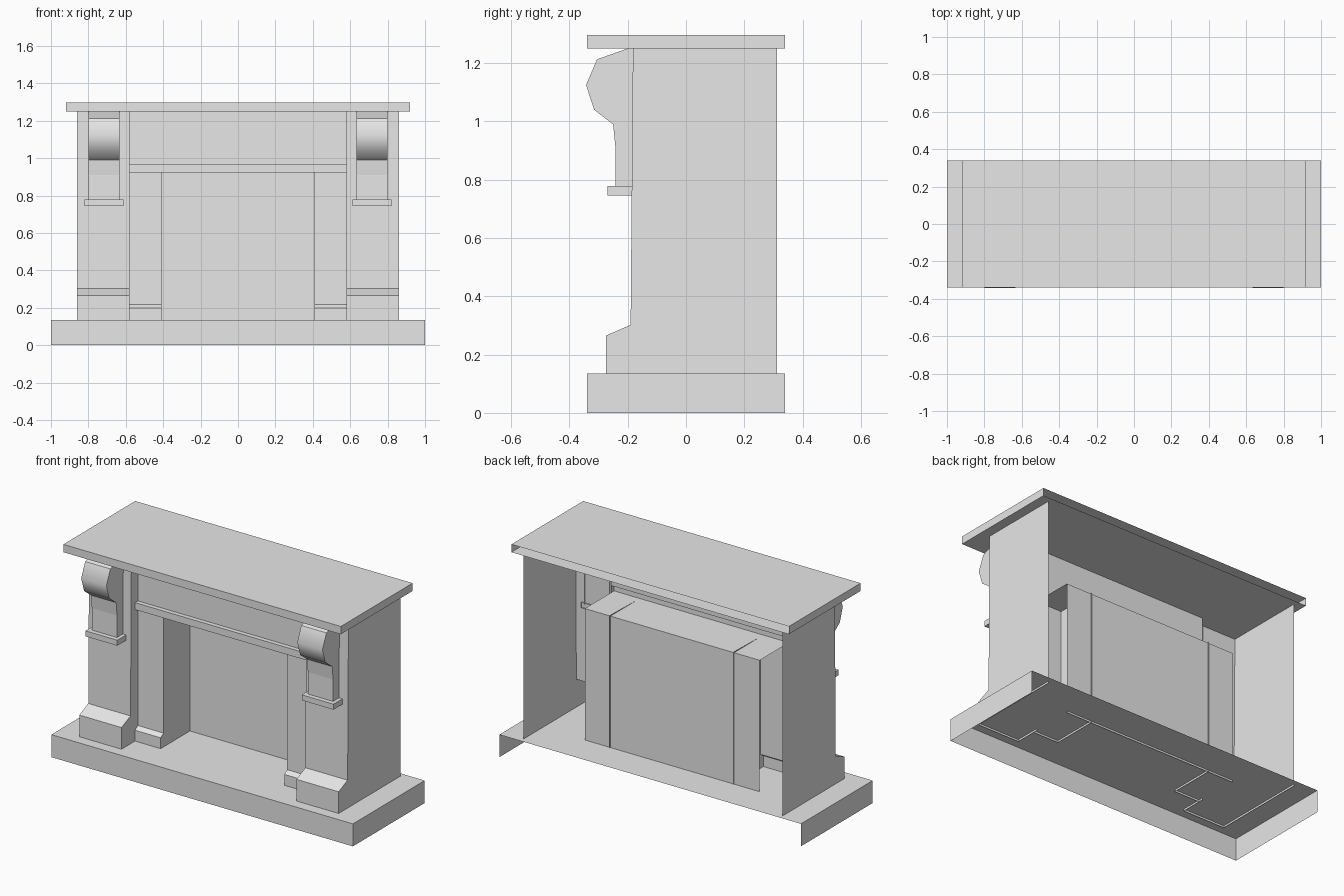
import bpy

# Remove the default cube
cube = bpy.data.objects.get("Cube")
if cube:
    bpy.data.objects.remove(cube, do_unlink=True)

# One plain grey for everything
stone = bpy.data.materials.new("grey_stone")
stone.use_nodes = True
grey = (0.8, 0.8, 0.8, 1)
stone.diffuse_color = grey
stone.node_tree.nodes["Principled BSDF"].inputs["Base Color"].default_value = grey


def strip(name, profile, x0, x1, low=None, high=None, mirror=False, smooth=()):
    """Sweep an open (y, z) profile from x0 to x1.
    low / high: extra points closing the end at x0 / x1 (None leaves it open)."""
    n = len(profile)
    verts = [(x, y, z) for x in (x0, x1) for y, z in profile]
    faces = [(i, n + i, n + i + 1, i + 1) for i in range(n - 1)]
    for x, first, tail, flip in ((x0, 0, low, False), (x1, n, high, True)):
        if tail is None:
            continue
        ring = list(range(first, first + n))
        for y, z in tail:
            ring.append(len(verts))
            verts.append((x, y, z))
        faces.append(ring[::-1] if flip else ring)
    mesh = bpy.data.meshes.new(name)
    mesh.from_pydata(verts, [], faces)
    mesh.materials.append(stone)
    for i in smooth:
        mesh.polygons[i].use_smooth = True
    obj = bpy.data.objects.new(name, mesh)
    bpy.context.collection.objects.link(obj)
    if mirror:
        obj.modifiers.new("other_side", 'MIRROR').use_axis[0] = True
    return obj


BACK, FLOOR, TOP = 0.34, 0.135, 1.25   # main levels
SUNK = FLOOR - 0.012                   # walls dip slightly into the hearth
FACE = -0.12                           # plane of frieze and jambs
LEDGE = -0.147                         # small mouldings in front of it
FIRE_TOP = 0.923

# Hearth slab, open below and behind
strip("hearth", [(-BACK, 0), (-BACK, FLOOR), (BACK, FLOOR)], -1, 1,
      low=[(BACK, 0)], high=[(BACK, 0)])

# Mantel shelf, open behind
strip("mantel_shelf", [(BACK, TOP), (-BACK, TOP), (-BACK, 1.297), (BACK, 1.297)],
      -0.92, 0.92, low=[], high=[])

# Outer pillars with chamfered plinth and deep outer side wall
strip("pillar", [(-0.275, SUNK), (-0.275, 0.265), (-0.19, 0.302), (-0.182, TOP)],
      0.58, 0.86, low=[(FACE, TOP), (FACE, SUNK)],
      high=[(0.312, TOP), (0.312, SUNK)], mirror=True)

# Inner jambs, with the side wall of the opening
strip("jamb", [(LEDGE, SUNK), (LEDGE, 0.2), (FACE, 0.218), (FACE, FIRE_TOP)],
      0.41, 0.58, low=[(0.137, FIRE_TOP + 0.006), (0.137, SUNK)], mirror=True)

# Back and ceiling of the firebox
strip("firebox", [(0.13, SUNK), (0.13, FIRE_TOP), (FACE, FIRE_TOP)], -0.58, 0.58)

# Frieze with its lower moulding
strip("frieze", [(FACE, FIRE_TOP), (LEDGE, FIRE_TOP), (LEDGE, 0.965),
                 (FACE, 0.965), (FACE, TOP)], -0.58, 0.58)

# Scrolled corbels with a rounded front
wall = [(-0.18, TOP), (-0.18, 0.77)]
strip("corbel", [(-0.242, 0.77), (-0.242, 0.91), (-0.25, 0.99), (-0.315, 1.04),
                 (-0.343, 1.125), (-0.305, 1.213), (-0.2, TOP)],
      0.633, 0.80, low=wall, high=wall, mirror=True, smooth=(2, 3, 4))

# Little ledge under each corbel
strip("corbel_ledge", [(-0.18, 0.745), (-0.27, 0.745), (-0.27, 0.778), (-0.18, 0.778)],
      0.612, 0.822, low=[], high=[], mirror=True)
